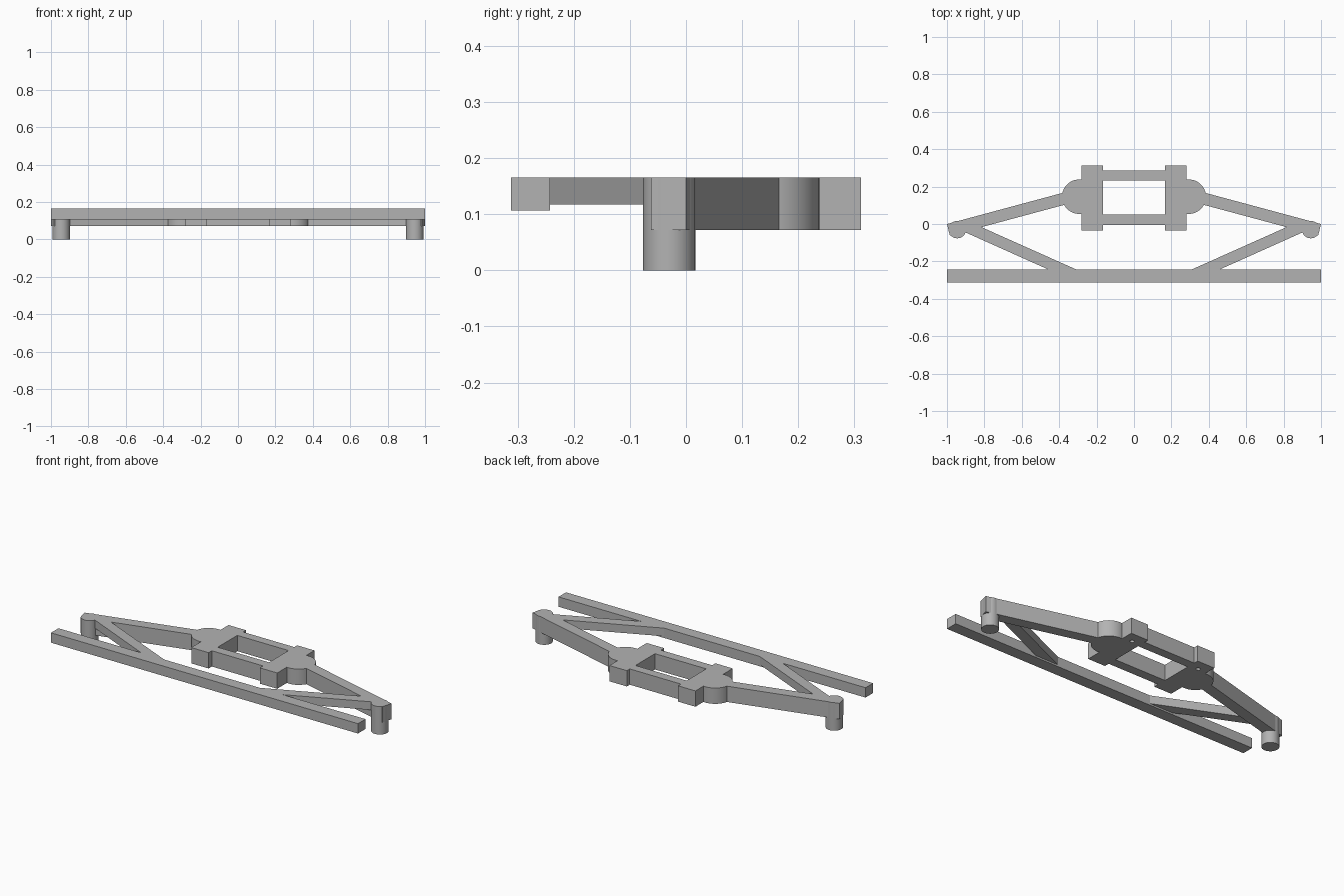
import bpy, bmesh, math

cube = bpy.data.objects.get("Cube")
if cube:
    bpy.data.objects.remove(cube, do_unlink=True)

TOP = 0.165      # shared flush top
LOW = 0.072      # underside of the deep parts

grey = bpy.data.materials.new("plain grey")
grey.use_nodes = True
grey.diffuse_color = (0.45, 0.45, 0.45, 1)
grey.node_tree.nodes["Principled BSDF"].inputs["Base Color"].default_value = (0.45, 0.45, 0.45, 1)


def prism(name, outline, z0, z1=TOP, smooth=False):
    """Extrude a flat outline from z0 up to z1."""
    bm = bmesh.new()
    face = bm.faces.new([bm.verts.new((x, y, z0)) for x, y in outline])
    ext = bmesh.ops.extrude_face_region(bm, geom=[face])
    for v in ext["geom"]:
        if isinstance(v, bmesh.types.BMVert):
            v.co.z = z1
    bmesh.ops.recalc_face_normals(bm, faces=bm.faces)
    mesh = bpy.data.meshes.new(name)
    bm.to_mesh(mesh)
    bm.free()
    mesh.materials.append(grey)
    obj = bpy.data.objects.new(name, mesh)
    bpy.context.collection.objects.link(obj)
    if smooth:
        activate(obj)
        bpy.ops.object.shade_smooth_by_angle(angle=math.radians(30))
    return obj


def activate(obj):
    bpy.ops.object.select_all(action="DESELECT")
    obj.select_set(True)
    bpy.context.view_layer.objects.active = obj


def rect(x0, x1, y0, y1):
    return [(x0, y0), (x1, y0), (x1, y1), (x0, y1)]


def circle(cx, cy, r, n=48):
    return [(cx + r * math.cos(math.tau * i / n), cy + r * math.sin(math.tau * i / n))
            for i in range(n)]


# Long straight bar along the front
prism("front_bar", rect(-1, 1, -0.312, -0.242), 0.107)

# Rails closing the rectangular centre frame
prism("frame_front_rail", rect(-0.17, 0.17, -0.005, 0.05), LOW)
prism("frame_back_rail", rect(-0.17, 0.17, 0.232, 0.285), LOW)

for side, s in (("left", 1), ("right", -1)):
    def flip(points):
        return [(s * x, y) for x, y in points]

    # Frame side block with a small blind hole underneath
    block = prism(side + "_frame_block", flip(rect(0.167, 0.28, -0.035, 0.312)), LOW)
    cutter = prism("hole_cutter", circle(s * 0.223, 0.25, 0.012, 16), 0.05, 0.13)
    cutter.hide_render = True
    cut = block.modifiers.new("hole", "BOOLEAN")
    cut.operation = "DIFFERENCE"
    cut.object = cutter
    activate(block)
    bpy.ops.object.modifier_apply(modifier=cut.name)
    bpy.data.objects.remove(cutter, do_unlink=True)

    # Rounded boss on the outside of the block
    prism(side + "_round_boss", flip(circle(0.293, 0.146, 0.092)), LOW, smooth=True)

    # Sloping arm from the boss to the tip, cut square at its end
    prism(side + "_arm", flip([(1.0, 0.0), (0.984, -0.062), (0.30, 0.122), (0.316, 0.184)]), LOW)

    # Thin brace from the arm down to the front bar
    prism(side + "_brace", flip([(0.93, -0.032), (0.86, 0.003), (0.30, -0.247), (0.45, -0.247)]), 0.117)

    # Round foot peg at the tip
    prism(side + "_foot_peg", flip(circle(0.945, -0.03, 0.0465)), 0.0, smooth=True)
